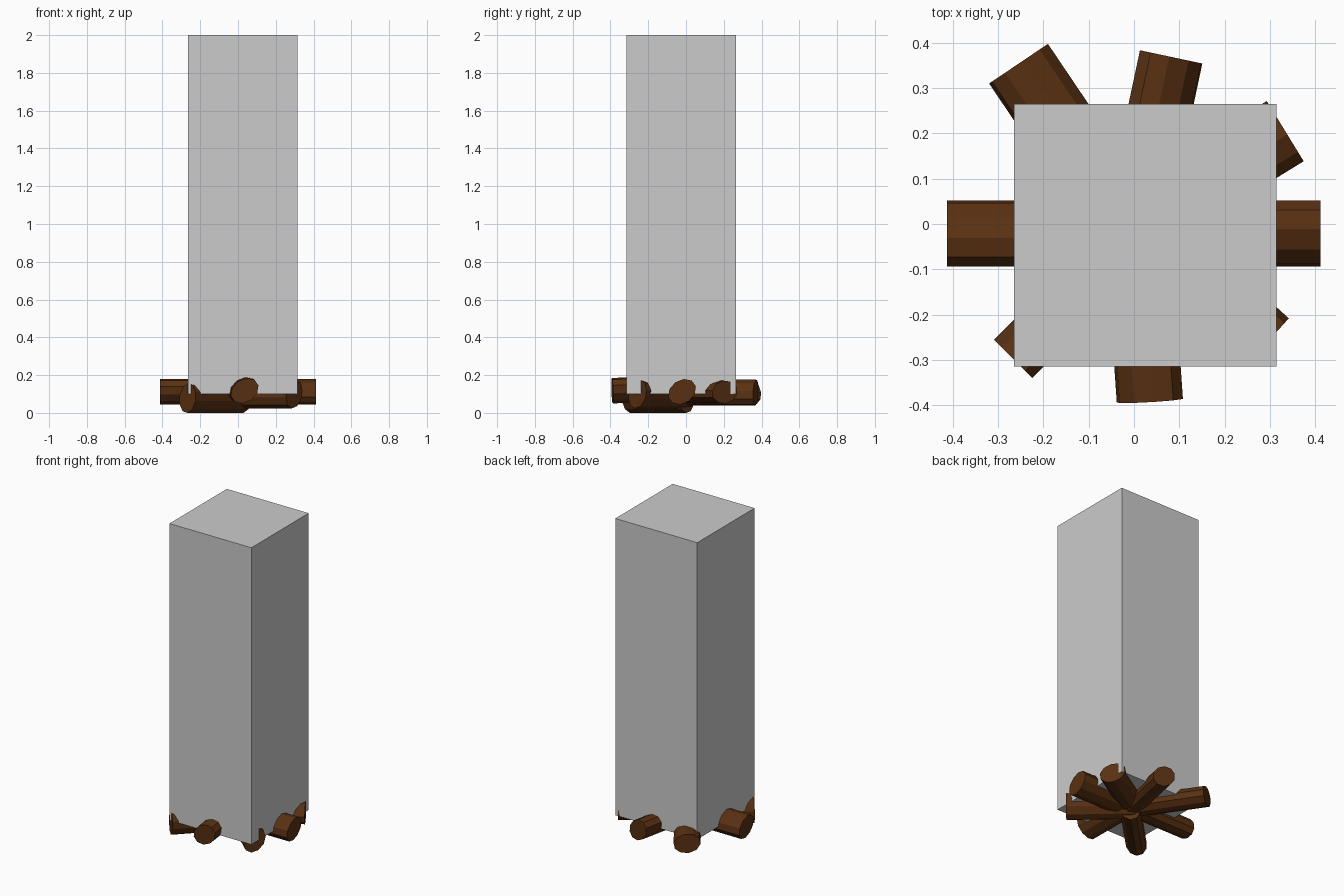
import bpy, math
from mathutils import Vector, Matrix

if "Cube" in bpy.data.objects:
    bpy.data.objects.remove(bpy.data.objects["Cube"])

bark = bpy.data.materials.new("bark")
bark.diffuse_color = (0.1, 0.03, 0.006, 1)
bark.use_nodes = True
bark.node_tree.nodes["Principled BSDF"].inputs["Base Color"].default_value = bark.diffuse_color


def log(i, end, heading, z, roll, length, tilt=0):
    """Oval ten-sided log running from the hub out to its end point."""
    h, t = math.radians(heading), math.radians(tilt)
    out = Vector((math.cos(h) * math.cos(t), math.sin(h) * math.cos(t), math.sin(t)))
    side = Vector((-math.sin(h), math.cos(h), 0))
    up = out.cross(side)
    r = math.radians(roll)
    wide = side * math.cos(r) + up * math.sin(r)
    thin = out.cross(wide)
    centre = Vector((end[0], end[1], z)) - out * length / 2
    bpy.ops.mesh.primitive_cylinder_add(vertices=10, radius=1, depth=1)
    ob = bpy.context.object
    ob.name = f"log_{i}"
    m = Matrix((wide * 0.08, thin * 0.061, out * length)).transposed()
    ob.data.transform(m.to_4x4())
    ob.location = centre
    ob.data.materials.append(bark)


# Ring of logs: end point, heading, end height, roll, length, tilt
logs = [
    ((0.412, -0.021), 0, 0.112, 35, 0.41, 0),
    ((0.334, 0.205), 31.5, 0.110, 8, 0.40, 0),
    ((0.082, 0.369), 78, 0.108, 40, 0.38, 0),
    ((-0.255, 0.354), 124, 0.105, 12, 0.43, 0),
    ((-0.413, -0.021), 180, 0.112, 35, 0.41, 0),
    ((-0.267, -0.298), 225, 0.078, 75, 0.42, 0),
    ((0.035, -0.390), 274, 0.117, 35, 0.39, -3),
    ((0.298, -0.257), 318, 0.100, 62, 0.40, 0),
]
for i, spec in enumerate(logs, 1):
    log(i, *spec)

# Tall block standing over the logs
bpy.ops.mesh.primitive_cube_add(size=1, location=(0.025, -0.025, 1.05))
block = bpy.context.object
block.name = "tall_block"
block.data.transform(Matrix.Diagonal((0.58, 0.58, 1.9, 1)))
